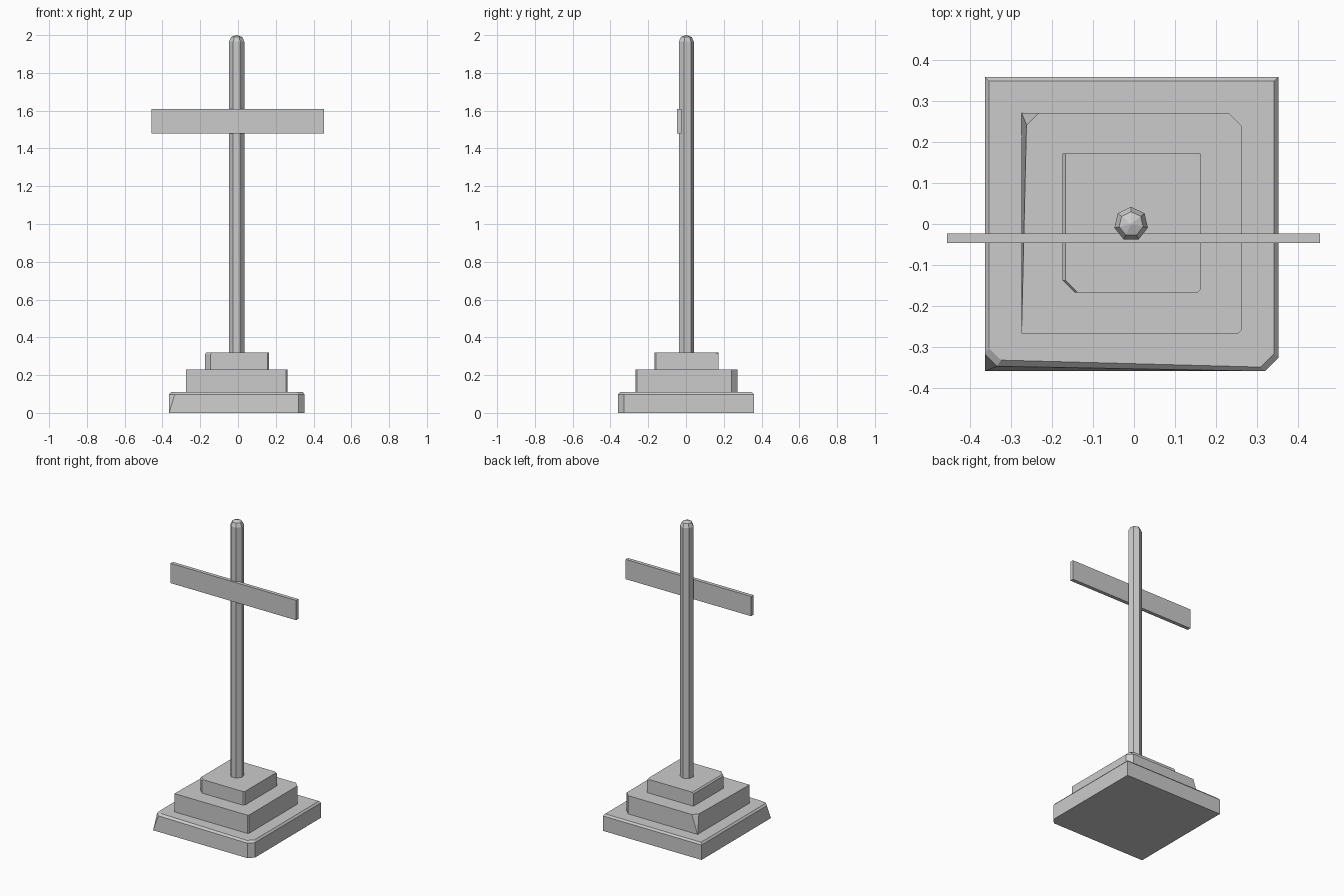
import bpy, bmesh
from math import sin, cos, pi

cube = bpy.data.objects.get("Cube")
if cube:
    bpy.data.objects.remove(cube)

# Single grey stone colour
grey = bpy.data.materials.new("stone grey")
grey.use_nodes = True
grey.diffuse_color = (0.6, 0.6, 0.6, 1)
grey.node_tree.nodes["Principled BSDF"].inputs["Base Color"].default_value = grey.diffuse_color

AXIS = -0.006  # x of the shared centre line of pole and steps


def loft(name, rings):
    """Skin a closed solid through rings given as (z, outline)."""
    bm = bmesh.new()
    loops = [[bm.verts.new((x, y, z)) for x, y in outline] for z, outline in rings]
    for low, high in zip(loops, loops[1:]):
        for i in range(len(low)):
            j = (i + 1) % len(low)
            bm.faces.new((low[i], low[j], high[j], high[i]))
    bm.faces.new(loops[0][::-1])
    bm.faces.new(loops[-1])
    bmesh.ops.remove_doubles(bm, verts=bm.verts, dist=0.0001)
    bmesh.ops.recalc_face_normals(bm, faces=bm.faces)
    mesh = bpy.data.meshes.new(name)
    bm.to_mesh(mesh)
    bm.free()
    mesh.materials.append(grey)
    obj = bpy.data.objects.new(name, mesh)
    bpy.context.collection.objects.link(obj)
    return obj


def outline(half_x, half_y, cuts, shift=None, middle=AXIS, y=0.0):
    """Rectangle with each corner clipped by its cut and optionally shifted."""
    shift = shift or {}
    points = []
    corners = [("front_left", -1, -1), ("front_right", 1, -1),
               ("back_right", 1, 1), ("back_left", -1, 1)]
    for key, sx, sy in corners:
        dx, dy = shift.get(key, (0, 0))
        cx, cy = middle + sx * half_x + dx, y + sy * half_y + dy
        cut = cuts.get(key, 0)
        pair = [(cx, cy - sy * cut), (cx - sx * cut, cy)]
        points += pair if sx == sy else pair[::-1]
    return points


# Lowest step: worn top edge, chipped front corners
worn = {"front_left": 0.03, "front_right": 0.033}
loft("bottom_step", [
    (0, outline(0.359, 0.36, {"front_right": 0.033})),
    (0.098, outline(0.359, 0.36, worn, {"front_left": (0, 0.012)})),
    (0.11, outline(0.349, 0.35, worn, {"front_left": (0, 0.017)})),
])

# Middle step: leaning left side, clipped back corners
clipped = {"front_right": 0.008, "back_right": 0.032}
loft("middle_step", [
    (0.108, outline(0.269, 0.27, clipped, y=0.002)),
    (0.23, outline(0.269, 0.27, {**clipped, "back_left": 0.03},
                   {"back_left": (0.012, 0)}, y=0.002)),
])

# Upper step: worn left edge, clipped front left, chipped back right
clipped = {"front_left": 0.03, "front_right": 0.008}
edge = {"front_left": (0.008, 0), "back_left": (0.008, 0)}
loft("top_step", [
    (0.228, outline(0.169, 0.17, clipped, y=0.002)),
    (0.311, outline(0.169, 0.17, clipped, y=0.002)),
    (0.32, outline(0.169, 0.17, {**clipped, "back_right": 0.02}, edge, y=0.002)),
])


# Seven-sided pole with a rounded tip
def heptagon(r):
    return [(AXIS - 0.001 + r * cos(pi / 2 + i * 2 * pi / 7),
             r * sin(pi / 2 + i * 2 * pi / 7)) for i in range(7)]


loft("pole", [(0.31, heptagon(0.042)), (1.965, heptagon(0.042)),
              (1.99, heptagon(0.03)), (2, heptagon(0.003))])

# Flat crossbar fixed to the front of the pole
bar = outline(0.456, 0.012, {}, middle=-0.001, y=-0.035)
loft("crossbar", [(1.48, bar), (1.61, bar)])
